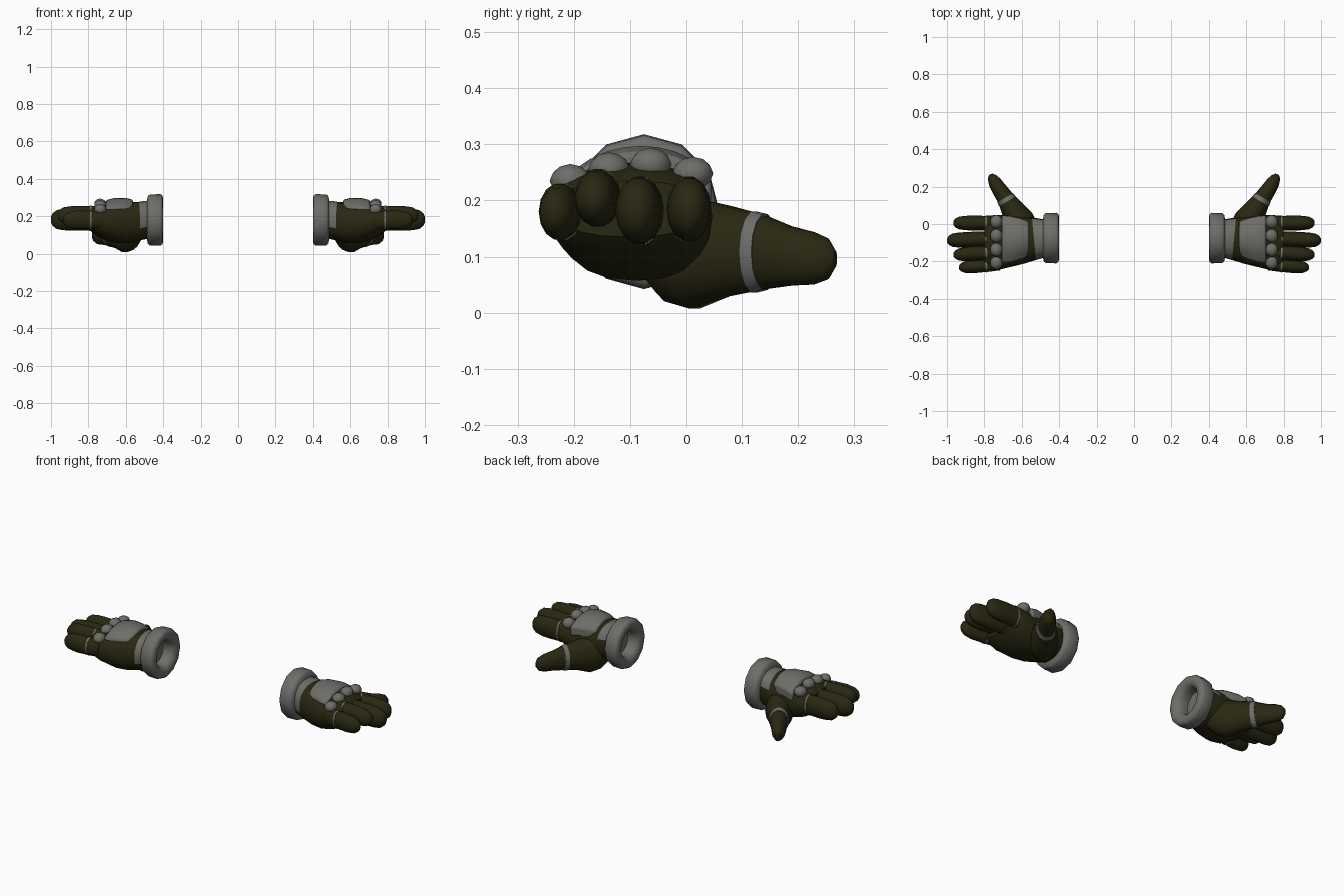
import bpy, bmesh, math
from mathutils import Vector

if "Cube" in bpy.data.objects:
    bpy.data.objects.remove(bpy.data.objects["Cube"])


def material(name, rgb):
    m = bpy.data.materials.new(name)
    m.diffuse_color = (*rgb, 1)
    m.use_nodes = True
    m.node_tree.nodes["Principled BSDF"].inputs["Base Color"].default_value = m.diffuse_color
    return m


OLIVE = material("dark olive fabric", (0.022, 0.021, 0.006))
GREY = material("grey padding", (0.155, 0.153, 0.14))


def finish(name, bm, mats, angle=40):
    """Turn a bmesh into a smooth object mirrored to the other hand."""
    bmesh.ops.recalc_face_normals(bm, faces=bm.faces)
    me = bpy.data.meshes.new(name)
    bm.to_mesh(me)
    bm.free()
    ob = bpy.data.objects.new(name, me)
    bpy.context.collection.objects.link(ob)
    for m in mats:
        me.materials.append(m)
    bpy.ops.object.select_all(action='DESELECT')
    ob.select_set(True)
    bpy.context.view_layer.objects.active = ob
    bpy.ops.object.shade_smooth_by_angle(angle=math.radians(angle))
    mir = ob.modifiers.new("other hand", 'MIRROR')
    mir.use_mirror_merge = False
    return ob


def loft(stations, sides=14, power=2.0):
    """Skin rings (x, y, z, half width, half height) along a path."""
    bm = bmesh.new()
    pts = [Vector(s[:3]) for s in stations]
    rings = []
    for i, (x, y, z, w, h) in enumerate(stations):
        d = pts[min(i + 1, len(pts) - 1)] - pts[max(i - 1, 0)]
        d.z = 0
        d.normalize()
        side = Vector((-d.y, d.x, 0))
        ring = []
        for k in range(sides):
            a = math.tau * k / sides
            c, s = math.cos(a), math.sin(a)
            u = math.copysign(abs(c) ** (2 / power), c) * w
            v = math.copysign(abs(s) ** (2 / power), s) * h
            ring.append(bm.verts.new(pts[i] + side * u + Vector((0, 0, v))))
        rings.append(ring)
    for a, b in zip(rings, rings[1:]):
        for k in range(sides):
            j = (k + 1) % sides
            bm.faces.new((a[k], a[j], b[j], b[k]))
    bm.faces.new(rings[0])
    bm.faces.new(rings[-1])
    return bm


# Palm, with the upper wrist covered in grey padding
bm = loft([(0.475, -0.075, 0.18, 0.10, 0.10),
           (0.505, -0.077, 0.178, 0.108, 0.103),
           (0.535, -0.08, 0.172, 0.113, 0.104),
           (0.59, -0.085, 0.165, 0.125, 0.108),
           (0.66, -0.09, 0.165, 0.137, 0.108),
           (0.73, -0.098, 0.172, 0.146, 0.092),
           (0.78, -0.10, 0.182, 0.145, 0.068),
           (0.80, -0.10, 0.185, 0.135, 0.05)], 20, 2.3)
for f in bm.faces:
    c = f.calc_center_median()
    if c.x < 0.535 and c.z > 0.13 + 0.3 * (c.y + 0.2):
        f.material_index = 1
finish("palm", bm, [OLIVE, GREY])

# Thumb, running from the heel of the hand
finish("thumb", loft([(0.535, -0.07, 0.13, 0.05, 0.06),
                      (0.57, -0.03, 0.11, 0.065, 0.092),
                      (0.605, 0.015, 0.105, 0.075, 0.100),
                      (0.645, 0.07, 0.11, 0.065, 0.083),
                      (0.685, 0.135, 0.108, 0.046, 0.068),
                      (0.72, 0.185, 0.101, 0.041, 0.054),
                      (0.745, 0.225, 0.097, 0.035, 0.048),
                      (0.76, 0.252, 0.096, 0.024, 0.037),
                      (0.766, 0.266, 0.096, 0.009, 0.015)]), [OLIVE])
finish("thumb_band", loft([(0.677, 0.121, 0.108, 0.052, 0.074),
                           (0.689, 0.141, 0.108, 0.048, 0.069)]), [GREY])

# Fingers: base y, tip y, z, tip x, half width, half height
fingers = {"index": (0.004, 0.006, 0.184, 0.966, 0.040, 0.059),
           "middle": (-0.078, -0.088, 0.182, 1.0, 0.042, 0.061),
           "ring": (-0.150, -0.165, 0.204, 0.965, 0.039, 0.052),
           "little": (-0.215, -0.233, 0.180, 0.936, 0.036, 0.051)}
for name, (y0, y1, z, tip, w, h) in fingers.items():
    def station(x, k, grow=0.0):
        t = (x - 0.72) / (tip - 0.72)
        return (x, y0 + (y1 - y0) * t, z, w * k + grow, h * k + grow)
    finish(name + "_finger", loft([station(0.72, 0.9), station(0.78, 0.98),
                                   station(0.80, 0.98), station(0.86, 1.0),
                                   station(tip - 0.065, 0.96), station(tip - 0.03, 0.84),
                                   station(tip - 0.01, 0.58), station(tip, 0.24)]), [OLIVE])
    finish(name + "_band", loft([station(0.785, 0.98, 0.002),
                                 station(0.794, 0.98, 0.002)]), [GREY])

# Knuckle pads: y, z
for i, (y, z) in enumerate([(0.012, 0.248), (-0.063, 0.264), (-0.137, 0.256), (-0.206, 0.235)]):
    bm = bmesh.new()
    bmesh.ops.create_icosphere(bm, subdivisions=2, radius=1)
    for v in bm.verts:
        v.co = Vector((0.736 + v.co.x * 0.034, y + v.co.y * 0.037, z + v.co.z * 0.03))
    finish("knuckle_pad_%d" % (i + 1), bm, [GREY])

# Back-of-hand plate: a curved trapezoid with thickness; x, low y, high y, top z
bm = bmesh.new()
rows = []
for x, lo, hi, top in [(0.562, -0.165, 0.012, 0.288), (0.60, -0.185, 0.028, 0.297),
                       (0.66, -0.203, 0.042, 0.297), (0.706, -0.208, 0.046, 0.286)]:
    row = []
    for k in range(9):
        t = k / 4 - 1
        y = (lo + hi) / 2 + t * (hi - lo) / 2
        row.append(bm.verts.new((x, y, top - 0.045 * abs(t) ** 2.2)))
    rows.append(row)
for a, b in zip(rows, rows[1:]):
    for k in range(8):
        bm.faces.new((a[k], b[k], b[k + 1], a[k + 1]))
bmesh.ops.recalc_face_normals(bm, faces=bm.faces)
low = bmesh.ops.extrude_face_region(bm, geom=bm.faces[:])
for v in low["geom"]:
    if isinstance(v, bmesh.types.BMVert):
        v.co.z -= 0.05
plate = finish("back_plate", bm, [GREY])
bev = plate.modifiers.new("soft rim", 'BEVEL')
bev.width, bev.segments = 0.008, 2

# Cuff: hollow rounded ring turned around the wrist axis; x, radius
profile = [(0.488, 0.10), (0.482, 0.128), (0.472, 0.136), (0.415, 0.138), (0.404, 0.130),
           (0.40, 0.112), (0.403, 0.092), (0.418, 0.076), (0.44, 0.070), (0.47, 0.070)]
bm = bmesh.new()
N = 12
rings = [[bm.verts.new((x, -0.075 + r * 0.98 * math.cos(math.tau * k / N),
                        0.18 + r * math.sin(math.tau * k / N))) for k in range(N)]
         for x, r in profile]
for a, b in zip(rings, rings[1:]):
    for k in range(N):
        bm.faces.new((a[k], a[(k + 1) % N], b[(k + 1) % N], b[k]))
bm.faces.new(rings[-1])
finish("cuff", bm, [GREY], 50)
